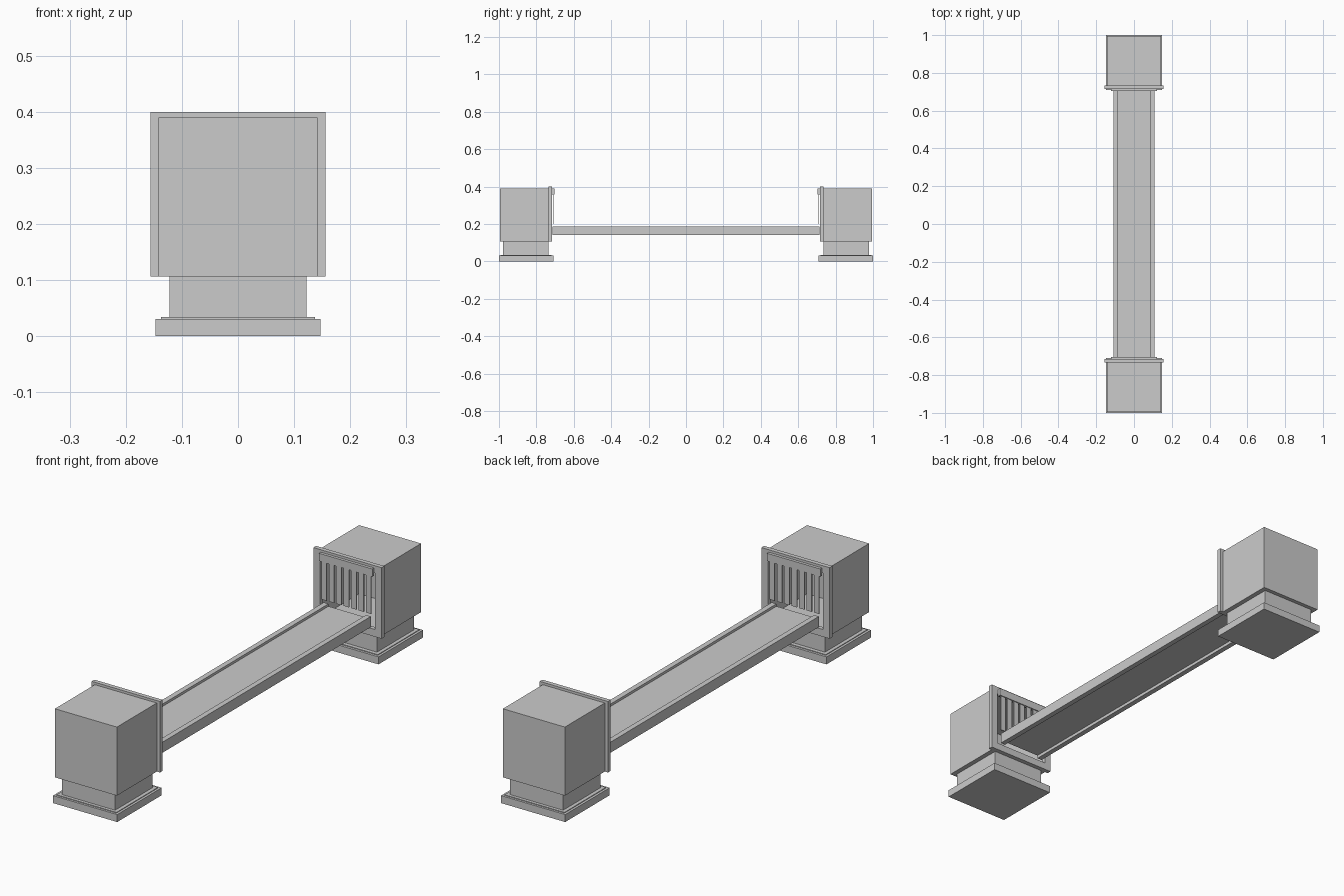
import bpy, bmesh

if "Cube" in bpy.data.objects:
    bpy.data.objects.remove(bpy.data.objects["Cube"])


def make(name, bm, mirror):
    me = bpy.data.meshes.new(name)
    bm.to_mesh(me)
    bm.free()
    ob = bpy.data.objects.new(name, me)
    bpy.context.collection.objects.link(ob)
    if mirror:
        m = ob.modifiers.new("mirror", 'MIRROR')
        m.use_axis = tuple(a == mirror for a in "XYZ")
        m.use_mirror_merge = False
    return ob


def add_box(bm, x, y, z):
    vs = bmesh.ops.create_cube(bm, size=1)["verts"]
    for v in vs:
        for i, (a, b) in enumerate((x, y, z)):
            v.co[i] = (a + b) / 2 + v.co[i] * (b - a)


def boxes(name, parts, mirror="Y"):
    bm = bmesh.new()
    for p in parts:
        add_box(bm, *p)
    return make(name, bm, mirror)


# pedestal: foot slab, thin step and neck
boxes("pedestal_foot", [((-.147, .147), (-1, -.709), (0, .031)),
                        ((-.137, .137), (-.991, -.719), (.031, .034))])
boxes("pedestal_neck", [((-.122, .122), (-.978, -.735), (.034, .106))])

# hollow housing, open towards the conveyor
bm = bmesh.new()
add_box(bm, (-.142, .142), (-.995, -.732), (.106, .39))
bm.normal_update()
bmesh.ops.delete(bm, geom=[f for f in bm.faces if f.normal.y > .5], context='FACES')
make("housing", bm, "Y")

# rectangular frame around the opening: bridge outer and inner outlines
x0, x1, z0, z1, w = -.156, .156, .106, .40, .03
bm = bmesh.new()
loops = []
for y, i in ((-.734, 0), (-.716, 0), (-.716, w), (-.734, w)):
    loops.append([bm.verts.new((x, y, z)) for x, z in
                  ((x0 + i, z0 + i), (x1 - i, z0 + i), (x1 - i, z1 - i), (x0 + i, z1 - i))])
for a in range(4):
    for k in range(4):
        A, B = loops[a], loops[(a + 1) % 4]
        bm.faces.new((A[k], A[(k + 1) % 4], B[(k + 1) % 4], B[k]))
bmesh.ops.recalc_face_normals(bm, faces=bm.faces)
make("opening_frame", bm, "Y")

# curtain rail and hanging strips
boxes("curtain_rail", [((-.122, .122), (-.716, -.704), (.358, .39))])
n, pitch = 7, .034
boxes("curtain_strips", [((c - .012, c + .012), (-.712, -.708), (.2, .36))
                         for c in ((i - (n - 1) / 2) * pitch for i in range(n))])

# conveyor belt between two side rails
boxes("conveyor_belt", [((-.088, .088), (-.715, .715), (.155, .176))], None)
boxes("conveyor_side_rail", [((.086, .108), (-.715, .715), (.142, .186))], "X")
